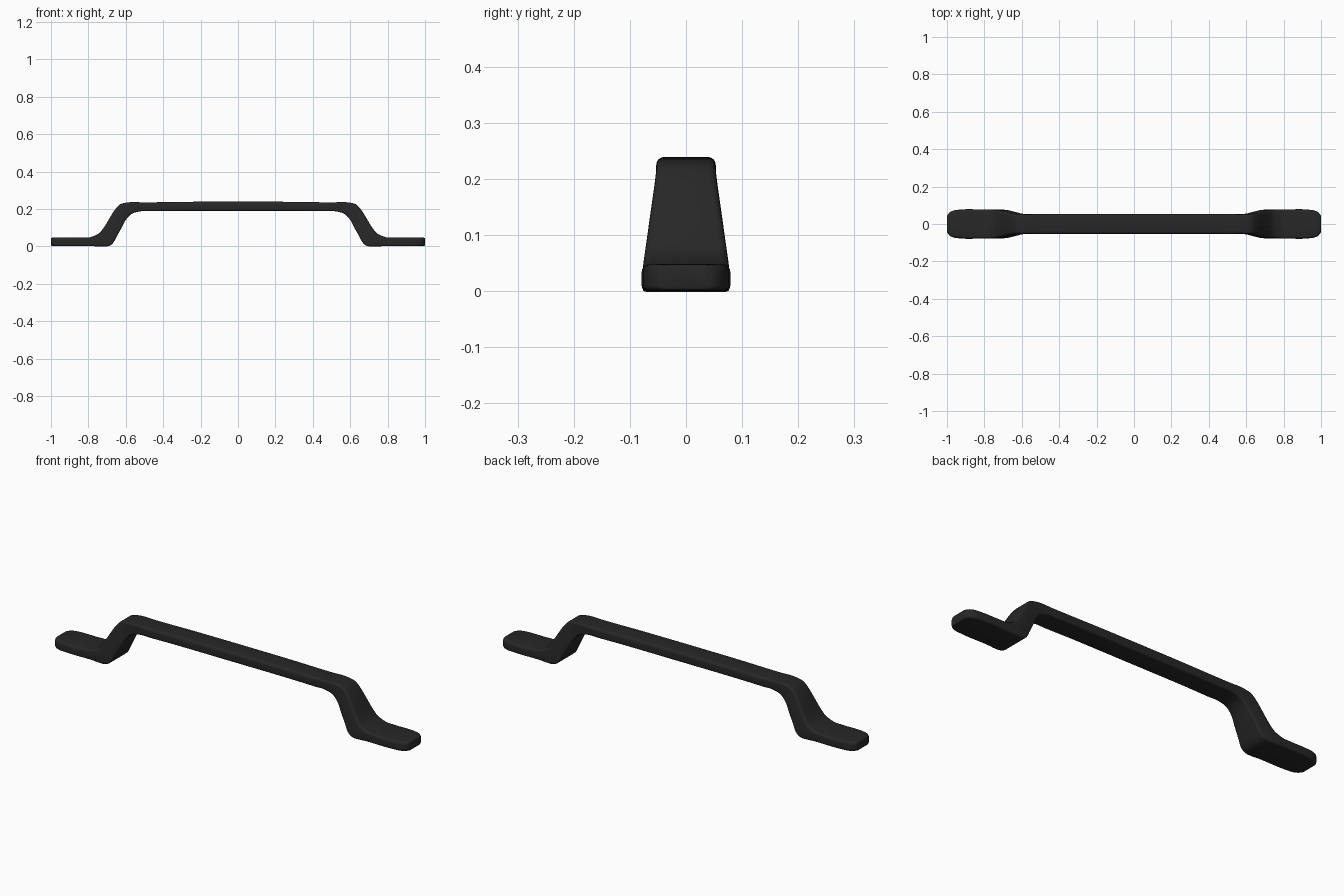
import bpy, bmesh
from math import sin, cos, pi
from mathutils import Vector

if "Cube" in bpy.data.objects:
    bpy.data.objects.remove(bpy.data.objects["Cube"])

# Stations of the right half: top x, top z, bottom x, bottom z, half width
stations = [
    (0.00, .239, 0.00, .190, .053),
    (0.30, .238, 0.30, .190, .053),
    (0.50, .235, 0.46, .188, .053),
    (0.59, .235, 0.53, .186, .052),
    (0.63, .225, 0.568, .174, .053),
    (0.655, .200, 0.595, .148, .056),
    (0.687, .150, 0.622, .100, .063),
    (0.718, .100, 0.650, .050, .070),
    (0.745, .068, 0.668, .018, .0745),
    (0.78, .052, 0.690, .002, .0765),
    (0.83, .048, 0.78, .001, .077),
    (0.93, .048, 0.93, .001, .077),
    (0.965, .048, 0.965, .001, .072),
    (0.988, .047, 0.988, .002, .060),
    (0.998, .045, 0.998, .003, .046),
    (1.00, .042, 1.00, .006, .036),
]


def smooth_path(rows, steps):
    """Smooth interpolation through rows, with slopes limited by spacing."""
    pts = [Vector(r) for r in rows]
    d = [max((b - a).length, 1e-6) for a, b in zip(pts, pts[1:])]
    s = [(b - a) / L for a, b, L in zip(pts, pts[1:], d)]
    m = [s[0]] + [(s[i - 1] * d[i] + s[i] * d[i - 1]) / (d[i - 1] + d[i])
                  for i in range(1, len(s))] + [s[-1]]
    out = []
    for i in range(len(s)):
        for k in range(steps):
            t = k / steps
            out.append(pts[i] * (2*t**3 - 3*t**2 + 1) + pts[i+1] * (3*t**2 - 2*t**3)
                       + m[i] * d[i] * (t**3 - 2*t**2 + t) + m[i+1] * d[i] * (t**3 - t**2))
    return out + [pts[-1]]


def ring(bm, st, segs=5):
    """Rounded rectangular section between the bottom and top points."""
    top, bot, w = Vector((st[0], 0, st[1])), Vector((st[2], 0, st[3])), st[4]
    h = (top - bot).length
    axis, mid = (top - bot) / h, (top + bot) / 2
    verts = []
    for c, (sy, sz, rad) in enumerate([(1, 1, .014), (-1, 1, .014),
                                       (-1, -1, .009), (1, -1, .009)]):
        r = min(rad, h * .35)
        for k in range(segs):
            a = (c + k / (segs - 1)) * pi / 2
            p = mid + axis * (sz * (h / 2 - r) + r * sin(a))
            p.y = sy * (w - r) + r * cos(a)
            verts.append(bm.verts.new(p))
    return verts


# Handle: bar, legs and feet as one lofted body
bm = bmesh.new()
rings = [ring(bm, st) for st in smooth_path(stations, 4)]
for a, b in zip(rings, rings[1:]):
    n = len(a)
    for i in range(n):
        bm.faces.new((a[i], a[(i + 1) % n], b[(i + 1) % n], b[i]))
bm.faces.new(rings[-1])
bmesh.ops.recalc_face_normals(bm, faces=bm.faces)
if max(bm.faces, key=lambda f: f.calc_center_median().x).normal.x < 0:
    bmesh.ops.reverse_faces(bm, faces=bm.faces)
mesh = bpy.data.meshes.new("pull_handle")
bm.to_mesh(mesh)
bm.free()
handle = bpy.data.objects.new("pull_handle", mesh)
bpy.context.collection.objects.link(handle)

# Matt black finish
black = bpy.data.materials.new("matt_black")
black.diffuse_color = (.02, .02, .02, 1)
black.use_nodes = True
black.node_tree.nodes["Principled BSDF"].inputs["Base Color"].default_value = black.diffuse_color
mesh.materials.append(black)

# Smooth shading, then the left half by mirroring
bpy.context.view_layer.objects.active = handle
handle.select_set(True)
bpy.ops.object.shade_smooth_by_angle(angle=pi / 5)
mirror = handle.modifiers.new("left_half", 'MIRROR')
mirror.use_axis[0] = True
